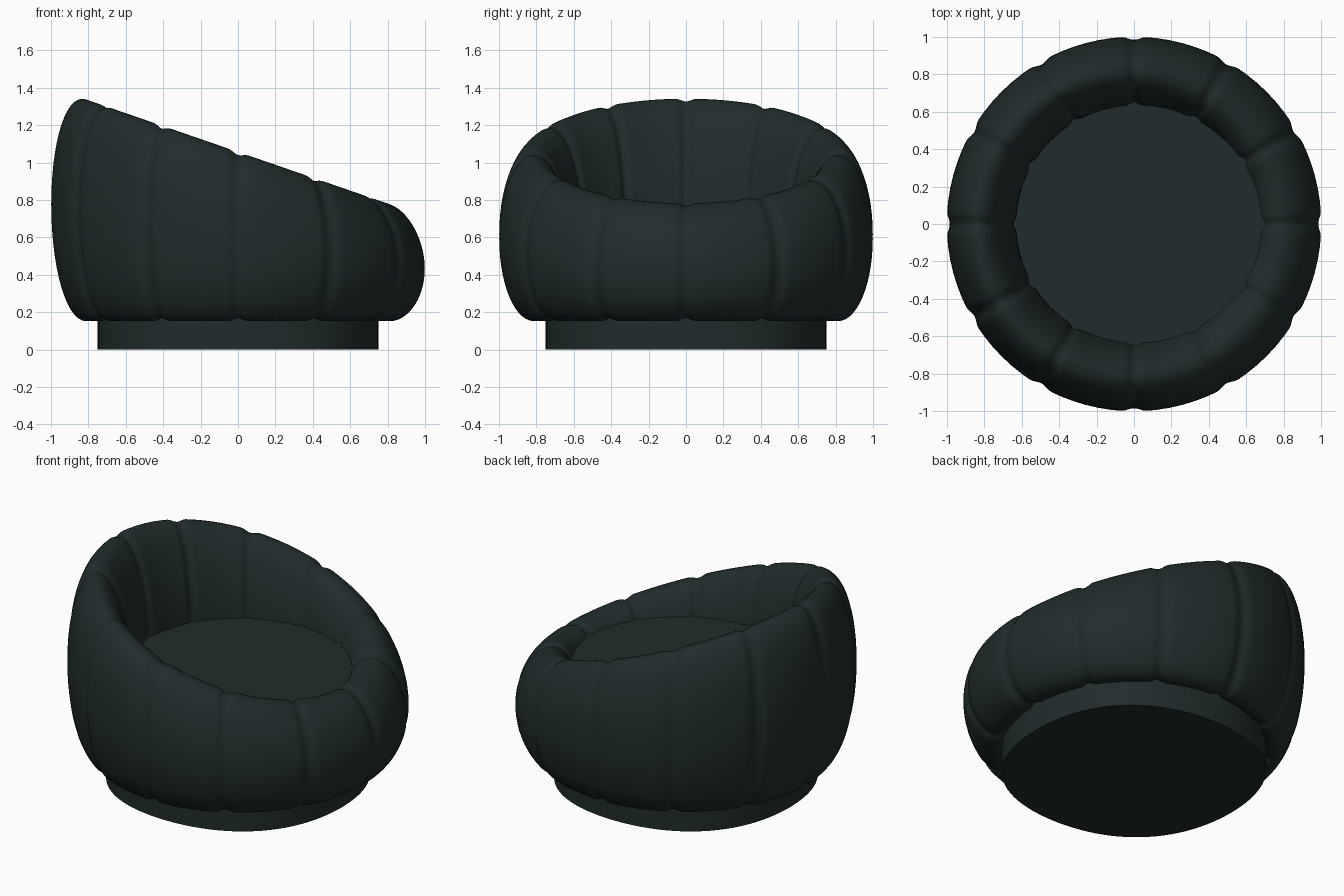
import bpy, bmesh, math

if "Cube" in bpy.data.objects:
    bpy.data.objects.remove(bpy.data.objects["Cube"])

# one dark upholstery colour
mat = bpy.data.materials.new("dark green grey fabric")
mat.diffuse_color = (0.015, 0.025, 0.025, 1)
mat.use_nodes = True
mat.node_tree.nodes["Principled BSDF"].inputs["Base Color"].default_value = mat.diffuse_color


def finish(name, bm):
    bmesh.ops.recalc_face_normals(bm, faces=bm.faces)
    me = bpy.data.meshes.new(name)
    bm.to_mesh(me)
    bm.free()
    me.materials.append(mat)
    ob = bpy.data.objects.new(name, me)
    bpy.context.collection.objects.link(ob)
    bpy.context.view_layer.objects.active = ob
    ob.select_set(True)
    bpy.ops.object.shade_smooth_by_angle(angle=math.radians(50))
    ob.select_set(False)
    return ob


def disc(name, radius, bulge, z0, z1):
    # nearly round disc, slightly fuller on the diagonals
    bm = bmesh.new()
    bmesh.ops.create_cone(bm, cap_ends=True, segments=96, radius1=radius,
                          radius2=radius, depth=z1 - z0)
    for v in bm.verts:
        a = math.atan2(v.co.y, v.co.x)
        r = radius + bulge * math.sin(2 * a) ** 2
        v.co.x, v.co.y = r * math.cos(a), r * math.sin(a)
    bmesh.ops.translate(bm, verts=bm.verts, vec=(0, 0, (z0 + z1) / 2))
    return finish(name, bm)


# base plinth and round seat
disc("base", 0.75, 0.026, 0.0, 0.35)
disc("seat", 0.76, 0.0, 0.35, 0.725)

# padded ring: oval section swept round, 12 panels with stitched grooves, top slopes down to +x
CENTRE, HALF_WIDTH, BOTTOM, SECTION = 0.815, 0.186, 0.152, 56
HALF_GROOVE = 4.0
half = [0.6, 1.2, 1.8, 2.4, 3.2, 4, 7, 11]
offsets = [0] + half + [15] + [30 - d for d in reversed(half)]
bm = bmesh.new()
rings = []
for panel in range(12):
    for off in offsets:
        a = math.radians(panel * 30 + off)
        d = min(off, 30 - off, HALF_GROOVE)
        groove = 0.016 * math.cos(d / HALF_GROOVE * math.pi / 2) ** 2
        ring = []
        for j in range(SECTION):
            t = 2 * math.pi * j / SECTION
            c, s = math.cos(t), math.sin(t)
            r = CENTRE + HALF_WIDTH * c
            h = (0.905 - 0.345 * r * math.cos(a)) / 2
            nx, nz = c / HALF_WIDTH, s / h
            n = math.hypot(nx, nz)
            z = BOTTOM + h + h * s - groove * nz / n
            r -= groove * nx / n
            ring.append(bm.verts.new((r * math.cos(a), r * math.sin(a), z)))
        rings.append(ring)
for i, ring in enumerate(rings):
    nxt = rings[(i + 1) % len(rings)]
    for j in range(SECTION):
        k = (j + 1) % SECTION
        bm.faces.new((ring[j], nxt[j], nxt[k], ring[k]))
finish("padded_backrest_ring", bm)
